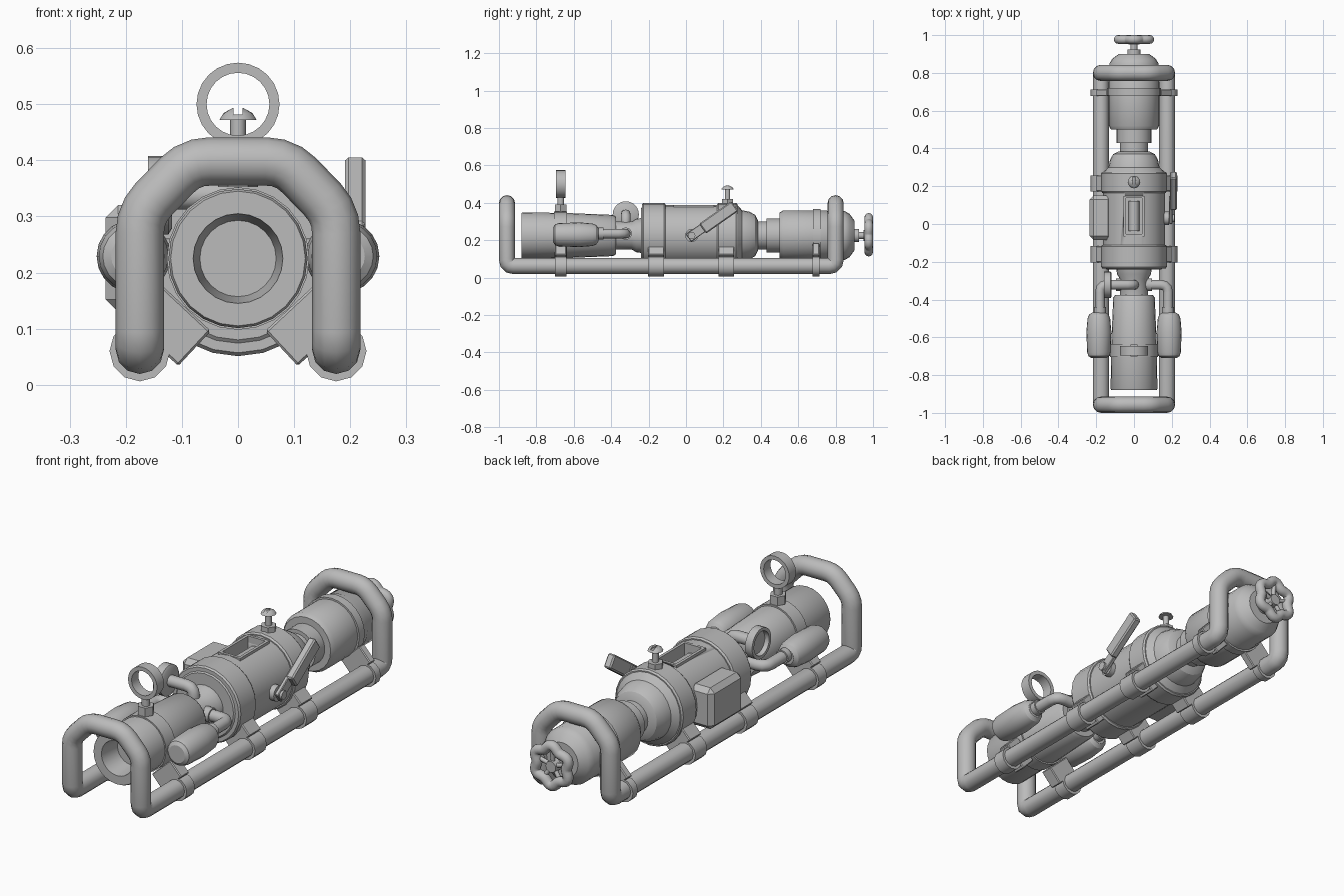
import bpy, bmesh
from math import cos, sin, pi, radians
from mathutils import Vector, Matrix

old = bpy.data.objects.get("Cube")
if old:
    bpy.data.objects.remove(old)

grey = bpy.data.materials.new("plain grey")
grey.use_nodes = True
colour = (0.5, 0.5, 0.5, 1)
grey.diffuse_color = colour
grey.node_tree.nodes["Principled BSDF"].inputs["Base Color"].default_value = colour

AXIS = 0.225  # height of the main centre line


def finish(ob, angle=32):
    ob.data.materials.append(grey)
    bpy.ops.object.select_all(action="DESELECT")
    ob.select_set(True)
    bpy.context.view_layer.objects.active = ob
    bpy.ops.object.shade_smooth_by_angle(angle=radians(angle))
    return ob


def mesh_object(name, bm):
    bmesh.ops.recalc_face_normals(bm, faces=bm.faces)
    me = bpy.data.meshes.new(name)
    bm.to_mesh(me)
    bm.free()
    ob = bpy.data.objects.new(name, me)
    bpy.context.collection.objects.link(ob)
    return finish(ob)


def lathe(name, profile, origin=(0, 0, AXIS), axis=(0, 1, 0), segs=24):
    """Spin (distance, radius) pairs about an axis through origin."""
    bm = bmesh.new()
    verts = [bm.verts.new((r, 0, d)) for d, r in profile]
    edges = [bm.edges.new(p) for p in zip(verts, verts[1:])]
    bmesh.ops.spin(bm, geom=verts + edges, cent=(0, 0, 0), axis=(0, 0, 1),
                   angle=2 * pi, steps=segs)
    bmesh.ops.remove_doubles(bm, verts=bm.verts, dist=0.0002)
    turn = Vector(axis).to_track_quat("Z", "Y").to_matrix().to_4x4()
    bm.transform(Matrix.Translation(origin) @ turn)
    return mesh_object(name, bm)


def box(name, size, loc, rot=None, bevel=0.0):
    bm = bmesh.new()
    bmesh.ops.create_cube(bm, size=1, matrix=Matrix.Diagonal((*size, 1)))
    if bevel:
        bmesh.ops.bevel(bm, geom=bm.edges[:], offset=bevel, segments=1, affect="EDGES")
    bm.transform(Matrix.Translation(loc) @ (rot or Matrix()))
    return mesh_object(name, bm)


def tube(name, points, radius, fillet=0.0, closed=False, sides=4):
    """Sweep a round pipe along a path with filleted corners."""
    pts = [Vector(p) for p in points]
    path = []
    for i, p in enumerate(pts):
        if not fillet or (not closed and i in (0, len(pts) - 1)):
            path.append(p)
            continue
        a = p + (pts[i - 1] - p).normalized() * fillet
        b = p + (pts[(i + 1) % len(pts)] - p).normalized() * fillet
        for t in (0, 0.33, 0.67, 1):
            path.append(a * (1 - t) ** 2 + p * 2 * t * (1 - t) + b * t * t)
    cu = bpy.data.curves.new(name, "CURVE")
    cu.dimensions = "3D"
    cu.bevel_depth, cu.bevel_resolution, cu.use_fill_caps = radius, sides, True
    sp = cu.splines.new("POLY")
    sp.points.add(len(path) - 1)
    for q, p in zip(sp.points, path):
        q.co = (*p, 1)
    sp.use_cyclic_u = closed
    ob = bpy.data.objects.new(name, cu)
    bpy.context.collection.objects.link(ob)
    bpy.ops.object.select_all(action="DESELECT")
    ob.select_set(True)
    bpy.context.view_layer.objects.active = ob
    bpy.ops.object.convert(target="MESH")
    return finish(bpy.context.object, 50)


def cut(target, cutter):
    mod = target.modifiers.new("cut", "BOOLEAN")
    mod.operation, mod.object, mod.solver = "DIFFERENCE", cutter, "EXACT"
    cutter.hide_render = True
    cutter.hide_set(True)


# Tubular carrying frame: one loop of two rails and two hoops
half = [(0.175, -0.957, 0.305), (0.175, -0.957, 0.062), (0.175, 0.80, 0.062), (0.175, 0.80, 0.305),
        (0.085, 0.80, 0.398)]
left = [(0.085, -0.957, 0.398)] + half
tube("carrying_frame", left + [(-x, y, z) for x, y, z in reversed(left)], 0.043, 0.035, True)

# Front barrel with a shallow bore
lathe("front_barrel", [(-0.78, 0), (-0.78, 0.068), (-0.88, 0.08), (-0.88, 0.12), (-0.872, 0.124),
                       (-0.63, 0.12), (-0.39, 0.11), (-0.375, 0.1), (-0.375, 0)])
lathe("front_neck", [(-0.39, 0.075), (-0.29, 0.075), (-0.265, 0.09), (-0.22, 0.095)])

# Main body, with a recess in the top
body = lathe("main_body", [(-0.24, 0), (-0.24, 0.145), (-0.225, 0.163), (0.275, 0.163), (0.3, 0.135),
                           (0.34, 0.127), (0.37, 0.11), (0.385, 0.08), (0.385, 0)])
cut(body, box("recess_cutter", (0.09, 0.19, 0.16), (0, 0.042, 0.41)))
for name, y0, y1 in (("front_body_band", -0.235, -0.11), ("rear_body_band", 0.165, 0.275)):
    lathe(name, [(y0, 0.15), (y0, 0.168), (y0 + 0.008, 0.174), (y1 - 0.008, 0.174),
                 (y1, 0.168), (y1, 0.15)])
for s in (-1, 1):
    box("recess_side_rim", (0.013, 0.215, 0.03), (s * 0.05, 0.042, 0.374))
    box("recess_end_rim", (0.1, 0.013, 0.03), (0, 0.042 + s * 0.101, 0.374))
lathe("recess_roller", [(-0.08, 0), (-0.08, 0.028), (0.08, 0.028), (0.08, 0)], (0, 0.042, 0.332), segs=12)

# Rear cylinder and cap
lathe("rear_neck", [(0.37, 0.075), (0.43, 0.075), (0.43, 0.092), (0.505, 0.092), (0.505, 0.115),
                    (0.52, 0.13)])
lathe("rear_cylinder", [(0.5, 0), (0.5, 0.122), (0.52, 0.134), (0.75, 0.134), (0.76, 0.13),
                        (0.85, 0.13), (0.875, 0.115), (0.9, 0.08), (0.9, 0.035),
                        (0.925, 0.035), (0.925, 0.018), (0.985, 0.018), (0.985, 0)])
for name, y, w, r in (("barrel_band", -0.67, 0.07, 0.127), ("cylinder_band", 0.7, 0.04, 0.142)):
    lathe(name, [(y - w / 2, 0.11), (y - w / 2, r), (y + w / 2, r), (y + w / 2, 0.11)])

# Lobed handwheel
rim = []
for i in range(48):
    a = 2 * pi * i / 48
    r = 0.084 + 0.009 * cos(6 * a)
    rim.append((r * sin(a), 0.977, AXIS + 0.004 + r * cos(a)))
tube("handwheel_rim", rim, 0.023, closed=True)
lathe("handwheel_hub", [(0.95, 0), (0.95, 0.03), (0.985, 0.026), (0.985, 0)], segs=12)
for i in range(5):
    a = 2 * pi * i / 5
    tube("handwheel_spoke", [(0.015 * sin(a), 0.968, AXIS + 0.015 * cos(a)),
                             (0.08 * sin(a), 0.975, AXIS + 0.08 * cos(a))], 0.01, sides=2)

# Rail clamps and the slanted legs that hold the body
for y, w in ((-0.67, 0.06), (-0.16, 0.085), (0.215, 0.085), (0.695, 0.036)):
    for s in (-1, 1):
        lathe("rail_clamp", [(-w / 2, 0.03), (-w / 2, 0.054), (w / 2, 0.054), (w / 2, 0.03)],
              (s * 0.175, y, 0.06), segs=12)
        tilt = Matrix.Rotation(s * radians(-47), 4, "Y")
        box("clamp_leg", (0.085, w, 0.13), (s * 0.125, y, 0.109), tilt.inverted(), 0.004)

# Side canisters with elbow pipes into the front neck
for s in (-1, 1):
    lathe("side_canister", [(-0.71, 0), (-0.71, 0.04), (-0.7, 0.055), (-0.68, 0.062), (-0.57, 0.066),
                            (-0.5, 0.06), (-0.48, 0.052), (-0.468, 0.035), (-0.468, 0)],
          (s * 0.186, 0, 0.229), segs=20)
    lathe("canister_collar", [(-0.47, 0.032), (-0.44, 0.032), (-0.44, 0.02)], (s * 0.18, 0, 0.235), segs=12)
    tube("canister_pipe", [(s * 0.18, -0.48, 0.235), (s * 0.18, -0.322, 0.235), (s * 0.04, -0.322, 0.235)],
         0.026, 0.04)
    lathe("neck_fitting", [(0.06, 0.033), (0.095, 0.033), (0.095, 0.02)], (0, -0.322, 0.235), (s, 0, 0), 12)

# Side gauge on an elbow pipe
lathe("side_gauge", [(0.118, 0), (0.118, 0.06), (0.124, 0.07), (0.16, 0.07), (0.16, 0.055),
                     (0.14, 0.052), (0.14, 0)], (0, -0.322, 0.338), (-1, 0, 0))
tube("side_gauge_pipe", [(-0.12, -0.322, 0.338), (0, -0.322, 0.338), (0, -0.322, 0.26)], 0.026, 0.035)

# Top ring gauge on a hex nut
ring = [(-0.025, 0.056), (-0.025, 0.074), (0.025, 0.074), (0.025, 0.056), (-0.025, 0.056)]
lathe("top_gauge_ring", ring, (0, -0.67, 0.5))
lathe("top_gauge_nut", [(0, 0), (0, 0.036), (0.04, 0.036), (0.04, 0)], (0, -0.67, 0.352), (0, 0, 1), 6)
lathe("top_gauge_stem", [(0, 0.018), (0.07, 0.018), (0.07, 0)], (0, -0.67, 0.365), (0, 0, 1), 12)

# Slotted screw on top
lathe("screw_nut", [(0, 0), (0, 0.034), (0.04, 0.034), (0.04, 0)], (0, 0.222, 0.38), (0, 0, 1), 6)
lathe("screw_stem", [(0, 0.014), (0.08, 0.014)], (0, 0.222, 0.4), (0, 0, 1), 12)
head = lathe("screw_head", [(0, 0), (0, 0.033), (0.012, 0.026), (0.021, 0.01), (0.023, 0)],
             (0, 0.222, 0.472), (0, 0, 1), 16)
cut(head, box("slot_cutter", (0.016, 0.1, 0.03), (0, 0.222, 0.497)))

# Side housing on the right
box("side_housing", (0.12, 0.235, 0.19), (-0.176, 0.033, 0.225), bevel=0.022)

# Lever on the left
slope = Matrix.Rotation(radians(35), 4, "X")
lathe("lever_pivot", [(0.14, 0.035), (0.185, 0.035), (0.185, 0.02), (0.215, 0.02), (0.215, 0)],
      (0, 0.03, 0.225), (1, 0, 0), 12)
box("lever_arm", (0.018, 0.15, 0.05), (0.195, 0.075, 0.255), slope, 0.003)
box("lever_grip", (0.036, 0.21, 0.064), (0.209, 0.175, 0.322), slope, 0.006)
